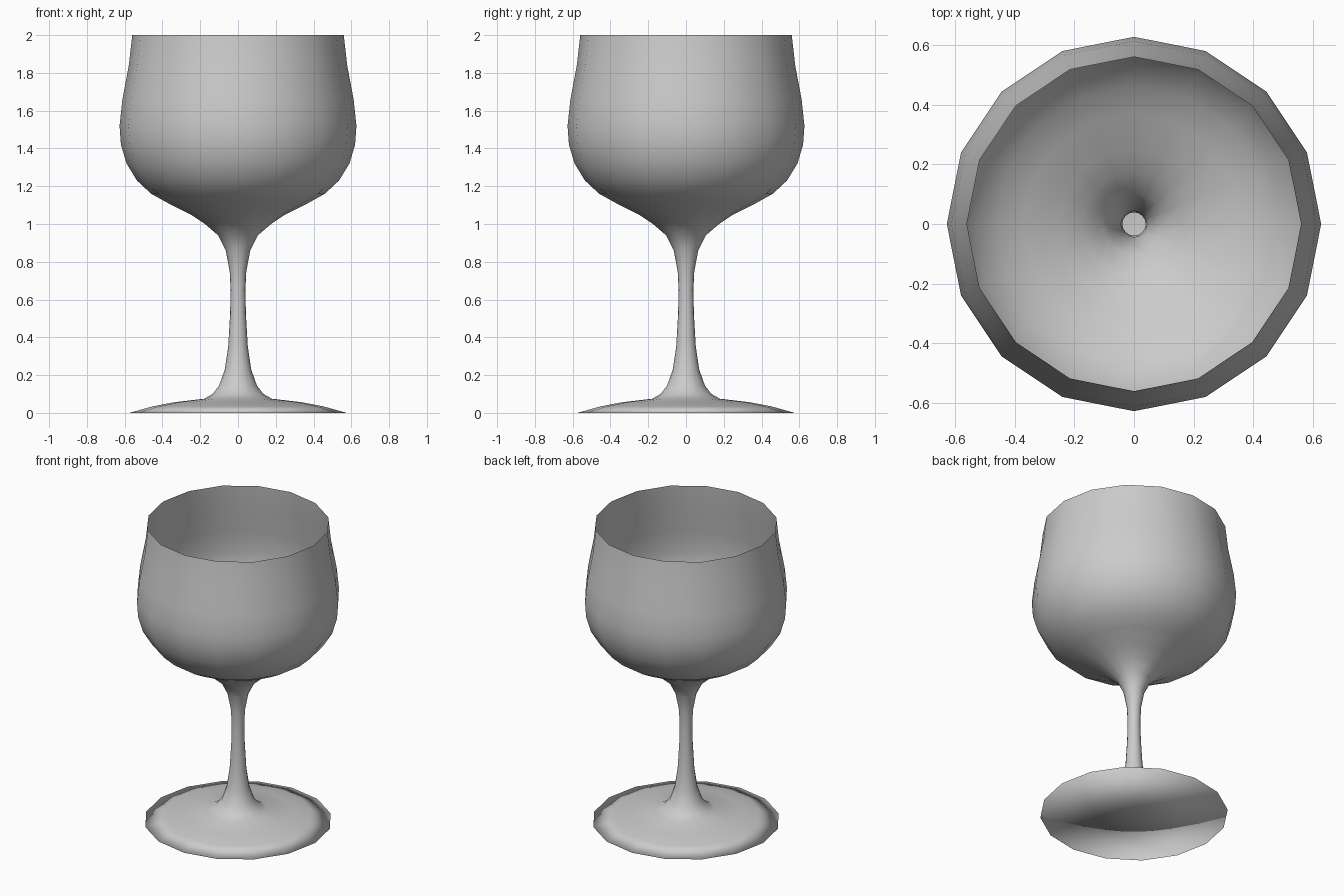
import bpy
import bmesh
from math import sin, cos, tau

cube = bpy.data.objects.get("Cube")
if cube:
    bpy.data.objects.remove(cube, do_unlink=True)

SIDES = 16

# One neutral grey for the whole glass
grey = bpy.data.materials.new("neutral_grey")
grey.use_nodes = True
colour = (0.6, 0.6, 0.6, 1)
grey.diffuse_color = colour
grey.node_tree.nodes["Principled BSDF"].inputs["Base Color"].default_value = colour

# Half profiles as (radius, height)
foot = [(0.575, 0), (0.45, 0.035), (0.34, 0.056), (0.18, 0.075)]
stem = [(0.135, 0.1), (0.1, 0.145), (0.07, 0.23), (0.052, 0.35),
        (0.042, 0.52), (0.039, 0.65), (0.044, 0.75), (0.065, 0.86), (0.105, 0.94)]
bowl = [(0.175, 1.0), (0.25, 1.05), (0.37, 1.11), (0.46, 1.16), (0.535, 1.23),
        (0.59, 1.32), (0.62, 1.42), (0.627, 1.52), (0.612, 1.66),
        (0.578, 1.84), (0.56, 2.0)]

bm = bmesh.new()


def ring(radius, height):
    return [bm.verts.new((radius * cos(tau * i / SIDES),
                          radius * sin(tau * i / SIDES), height))
            for i in range(SIDES)]


# Thin single-walled shell, open at the brim
rings = [ring(r, z) for r, z in foot + stem + bowl]
for low, high in zip(rings, rings[1:]):
    for i in range(SIDES):
        j = (i + 1) % SIDES
        bm.faces.new((low[i], low[j], high[j], high[i]))

# Flat underside of the foot
centre = bm.verts.new((0, 0, 0))
for i in range(SIDES):
    bm.faces.new((centre, rings[0][(i + 1) % SIDES], rings[0][i]))

for face in bm.faces:
    face.smooth = True

mesh = bpy.data.meshes.new("stemmed_glass")
bm.to_mesh(mesh)
bm.free()
mesh.materials.append(grey)
glass = bpy.data.objects.new("stemmed_glass", mesh)
bpy.context.collection.objects.link(glass)
